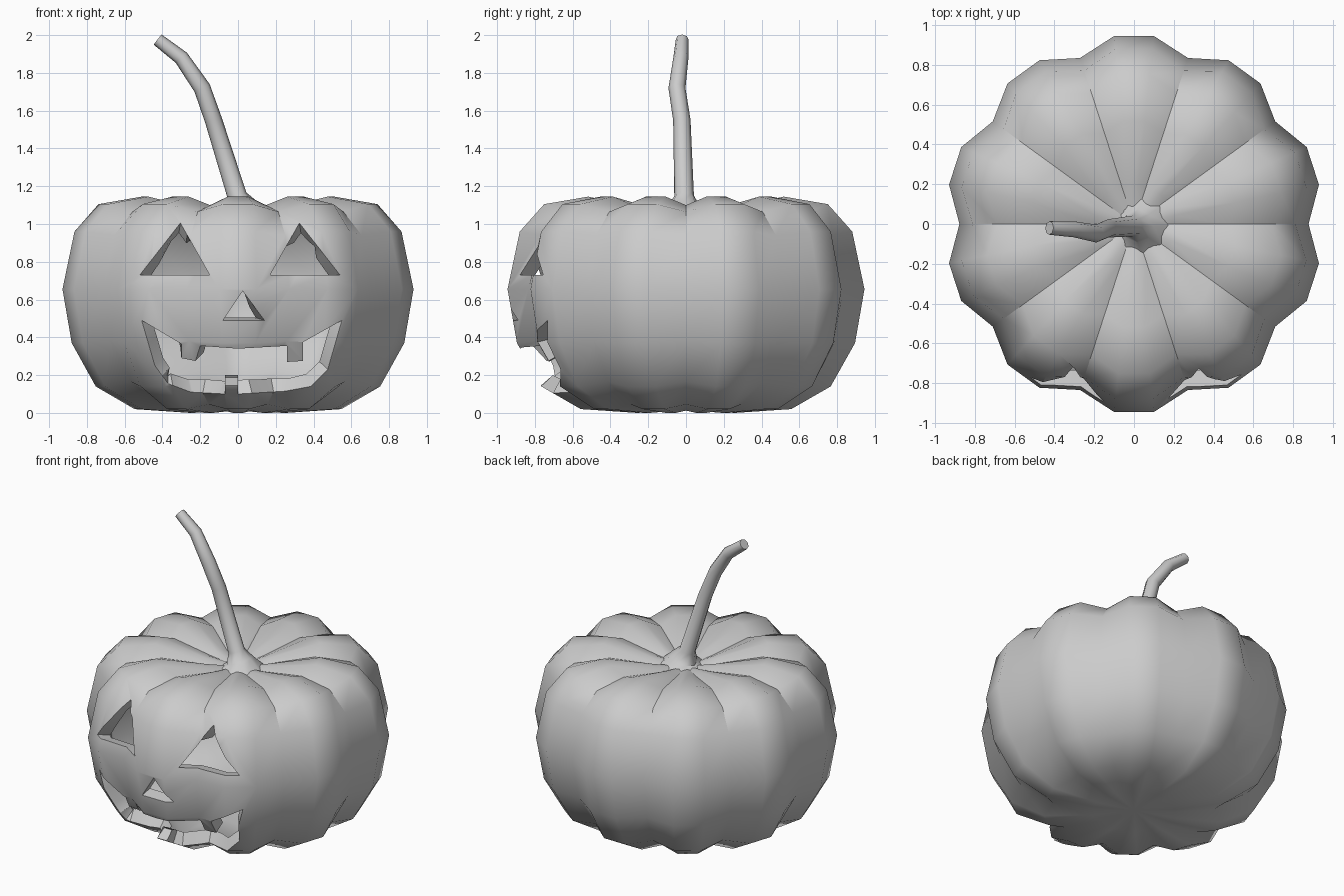
import bpy, bmesh
from math import cos, sin, pi, radians
from mathutils import Vector

if "Cube" in bpy.data.objects:
    bpy.data.objects.remove(bpy.data.objects["Cube"])

INNER_Y = -0.3137   # depth of the face cutter inside the body


def to_object(bm, name):
    bmesh.ops.recalc_face_normals(bm, faces=bm.faces[:])
    me = bpy.data.meshes.new(name)
    bm.to_mesh(me)
    bm.free()
    ob = bpy.data.objects.new(name, me)
    bpy.context.collection.objects.link(ob)
    return ob


def activate(ob):
    bpy.ops.object.select_all(action='DESELECT')
    ob.select_set(True)
    bpy.context.view_layer.objects.active = ob


def loft(bm, rings, start, end):
    """Skin closed rings; close each end with a fan to a pole point."""
    rows = [[bm.verts.new(p) for p in r] for r in rings]
    n = len(rows[0])
    for a, b in zip(rows, rows[1:]):
        for i in range(n):
            j = (i + 1) % n
            bm.faces.new((a[i], a[j], b[j], b[i]))
    for row, pole in ((rows[0], start), (rows[-1], end)):
        v = bm.verts.new(pole)
        for i in range(n):
            bm.faces.new((row[i], row[(i + 1) % n], v))


# Ribbed body: ten lobes, each with two ridge columns and one groove column
# (ridge radius, ridge z, groove radius, groove z)
profile = [
    (0.26, 0.0, 0.24, 0.012), (0.56, 0.02, 0.50, 0.045),
    (0.77, 0.14, 0.70, 0.165), (0.90, 0.37, 0.83, 0.38),
    (0.95, 0.655, 0.877, 0.655), (0.885, 0.96, 0.81, 0.94),
    (0.755, 1.105, 0.69, 1.065), (0.52, 1.145, 0.48, 1.10),
    (0.20, 1.075, 0.19, 1.055)]
rings = []
for rr, rz, gr, gz in profile:
    ring = []
    for i in range(30):
        r, z = (gr, gz) if i % 3 == 0 else (rr, rz)
        a = radians(12 * i)
        ring.append((r * cos(a), r * sin(a), z))
    rings.append(ring)
bm = bmesh.new()
loft(bm, rings, (0, 0, 0.015), (0, 0, 1.04))
body = to_object(bm, "pumpkin_body")

# Face openings as front-view outlines (x, z)
openings = [
    [(-0.52, 0.73), (-0.15, 0.73), (-0.305, 1.005)],
    [(0.17, 0.73), (0.54, 0.73), (0.325, 1.005)],
    [(-0.08, 0.49), (0.14, 0.49), (0.025, 0.645)],
    [(-0.51, 0.49), (-0.30, 0.365), (-0.30, 0.29), (-0.225, 0.275),
     (-0.20, 0.355), (0.0, 0.34), (0.26, 0.355), (0.26, 0.27),
     (0.345, 0.275), (0.345, 0.375), (0.55, 0.49), (0.475, 0.23),
     (0.385, 0.14), (0.25, 0.115), (0.0, 0.10), (0.0, 0.145),
     (-0.07, 0.145), (-0.07, 0.10), (-0.25, 0.11), (-0.37, 0.155),
     (-0.44, 0.25)]]
bm = bmesh.new()
for pts in openings:
    n = len(pts)
    front = [bm.verts.new((x, -1.3, z)) for x, z in pts]
    back = [bm.verts.new((x, INNER_Y, z)) for x, z in pts]
    bm.faces.new(front)
    bm.faces.new(back)
    for i in range(n):
        j = (i + 1) % n
        bm.faces.new((front[i], front[j], back[j], back[i]))
cutter = to_object(bm, "face_cutter")
cutter.hide_render = True

activate(body)
mod = body.modifiers.new("carve", 'BOOLEAN')
mod.operation = 'DIFFERENCE'
mod.solver = 'EXACT'
mod.object = cutter
bpy.ops.object.modifier_apply(modifier=mod.name)
bpy.data.objects.remove(cutter, do_unlink=True)

# Drop the pocket walls so only the pierced skin is left, then thicken it
bm = bmesh.new()
bm.from_mesh(body.data)
inner = [v for v in bm.verts if abs(v.co.y - INNER_Y) < 1e-4]
bmesh.ops.delete(bm, geom=inner, context='VERTS')
bm.to_mesh(body.data)
bm.free()
mod = body.modifiers.new("wall", 'SOLIDIFY')
mod.thickness = 0.085
mod.offset = -1
bpy.ops.object.modifier_apply(modifier=mod.name)
bpy.ops.object.shade_smooth_by_angle(angle=radians(35))

# Curved stem with flared foot: (x, y, z, radius)
path = [(0.04, -0.01, 1.04, 0.15), (0.02, -0.01, 1.09, 0.085),
        (-0.005, -0.01, 1.15, 0.052), (-0.13, -0.022, 1.55, 0.046),
        (-0.19, -0.048, 1.72, 0.045), (-0.30, -0.027, 1.88, 0.040),
        (-0.425, -0.02, 1.976, 0.034)]
pts = [Vector(p[:3]) for p in path]
rings = []
for k, p in enumerate(pts):
    t = pts[min(k + 1, len(pts) - 1)] - pts[max(k - 1, 0)]
    t = Vector((0, 0, 1)) if k == 0 else t.normalized()
    u = Vector((0, 1, 0)).cross(t).normalized()
    w = t.cross(u)
    rings.append([p + path[k][3] * (cos(a) * u + sin(a) * w)
                  for a in (2 * pi * i / 8 for i in range(8))])
bm = bmesh.new()
loft(bm, rings, pts[0], pts[-1])
stem = to_object(bm, "stem")
activate(stem)
bpy.ops.object.shade_smooth_by_angle(angle=radians(50))
